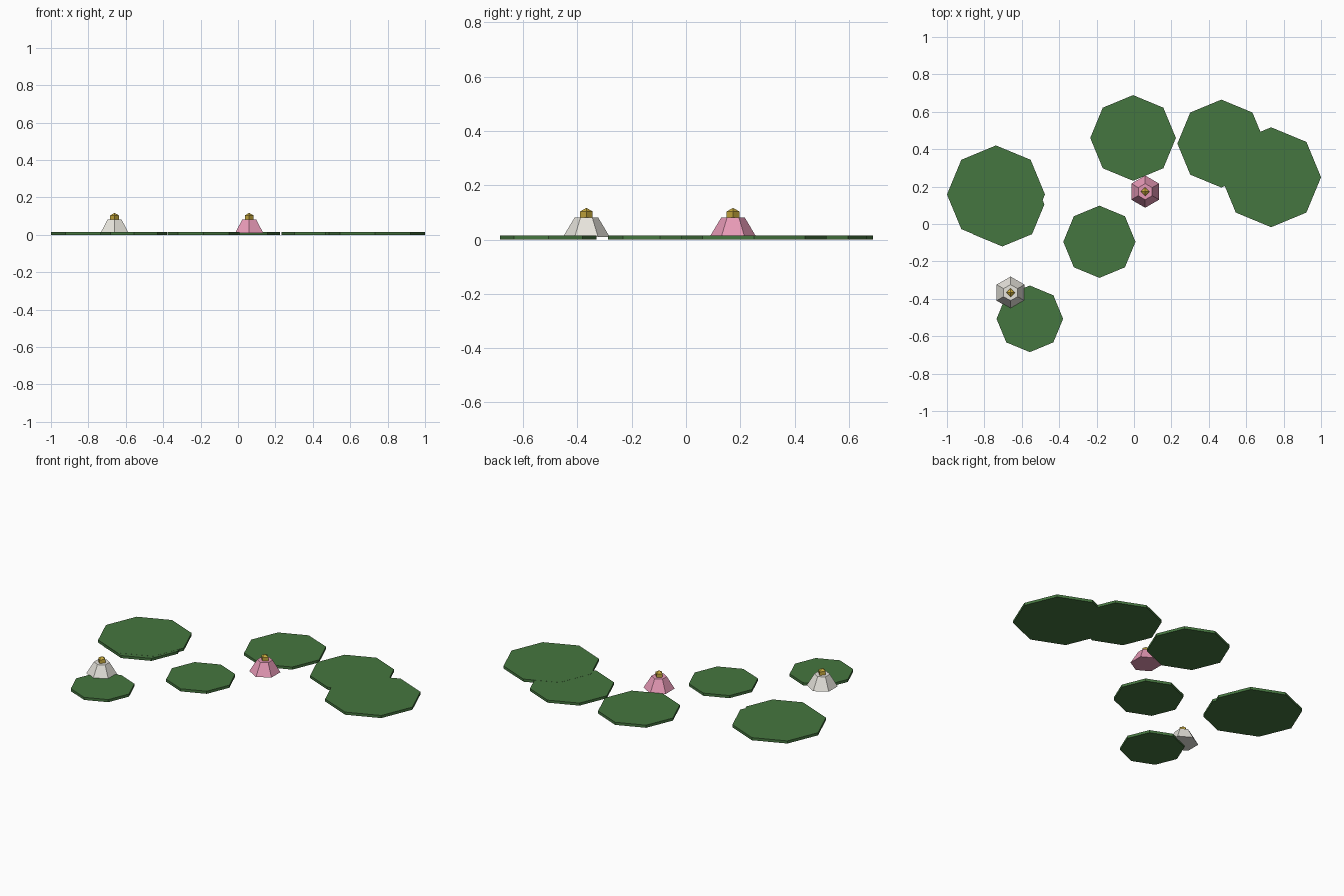
import bpy, bmesh
from mathutils import Matrix

if "Cube" in bpy.data.objects:
    bpy.data.objects.remove(bpy.data.objects["Cube"])


def material(name, rgb):
    m = bpy.data.materials.new(name)
    m.diffuse_color = (*rgb, 1)
    m.use_nodes = True
    m.node_tree.nodes["Principled BSDF"].inputs["Base Color"].default_value = m.diffuse_color
    return m


GREEN = material("leaf green", (0.06, 0.18, 0.05))
PINK = material("petal pink", (0.80, 0.32, 0.47))
WHITE = material("petal white", (0.80, 0.78, 0.72))
GOLD = material("stamen gold", (0.60, 0.42, 0.05))


def finish(bm, name, mat, loc):
    me = bpy.data.meshes.new(name)
    bm.to_mesh(me)
    bm.free()
    me.materials.append(mat)
    ob = bpy.data.objects.new(name, me)
    ob.location = loc
    bpy.context.collection.objects.link(ob)
    return ob


def frustum(name, mat, x, y, z0, z1, r0, r1, sides):
    bm = bmesh.new()
    bmesh.ops.create_cone(bm, cap_ends=True, segments=sides, radius1=r0, radius2=r1,
                          depth=z1 - z0, matrix=Matrix.Translation((0, 0, (z1 - z0) / 2)))
    return finish(bm, name, mat, (x, y, z0))


def flower(name, mat, x, y):
    # six-sided tapered bloom with a faceted gold centre
    frustum(name + "_petals", mat, x, y, 0.01, 0.082, 0.086, 0.043, 6)
    bm = bmesh.new()
    bmesh.ops.create_uvsphere(bm, u_segments=4, v_segments=3, radius=0.027)
    finish(bm, name + "_centre", GOLD, (x, y, 0.09))


# Lily pads: thin octagonal discs (x, y, radius, thickness)
pads = [
    ("pad_west", -0.738, 0.158, 0.262, 0.016),
    ("pad_west_lobe", -0.704, 0.105, 0.225, 0.0155),
    ("pad_north", -0.005, 0.46, 0.229, 0.016),
    ("pad_north_east", 0.467, 0.43, 0.235, 0.0155),
    ("pad_east", 0.733, 0.25, 0.267, 0.016),
    ("pad_middle", -0.185, -0.095, 0.193, 0.016),
    ("pad_south", -0.557, -0.507, 0.178, 0.016),
]
for name, x, y, r, h in pads:
    frustum(name, GREEN, x, y, 0, h, r, r, 8)

# Flowers
flower("white_flower", WHITE, -0.66, -0.367)
flower("pink_flower", PINK, 0.06, 0.173)
